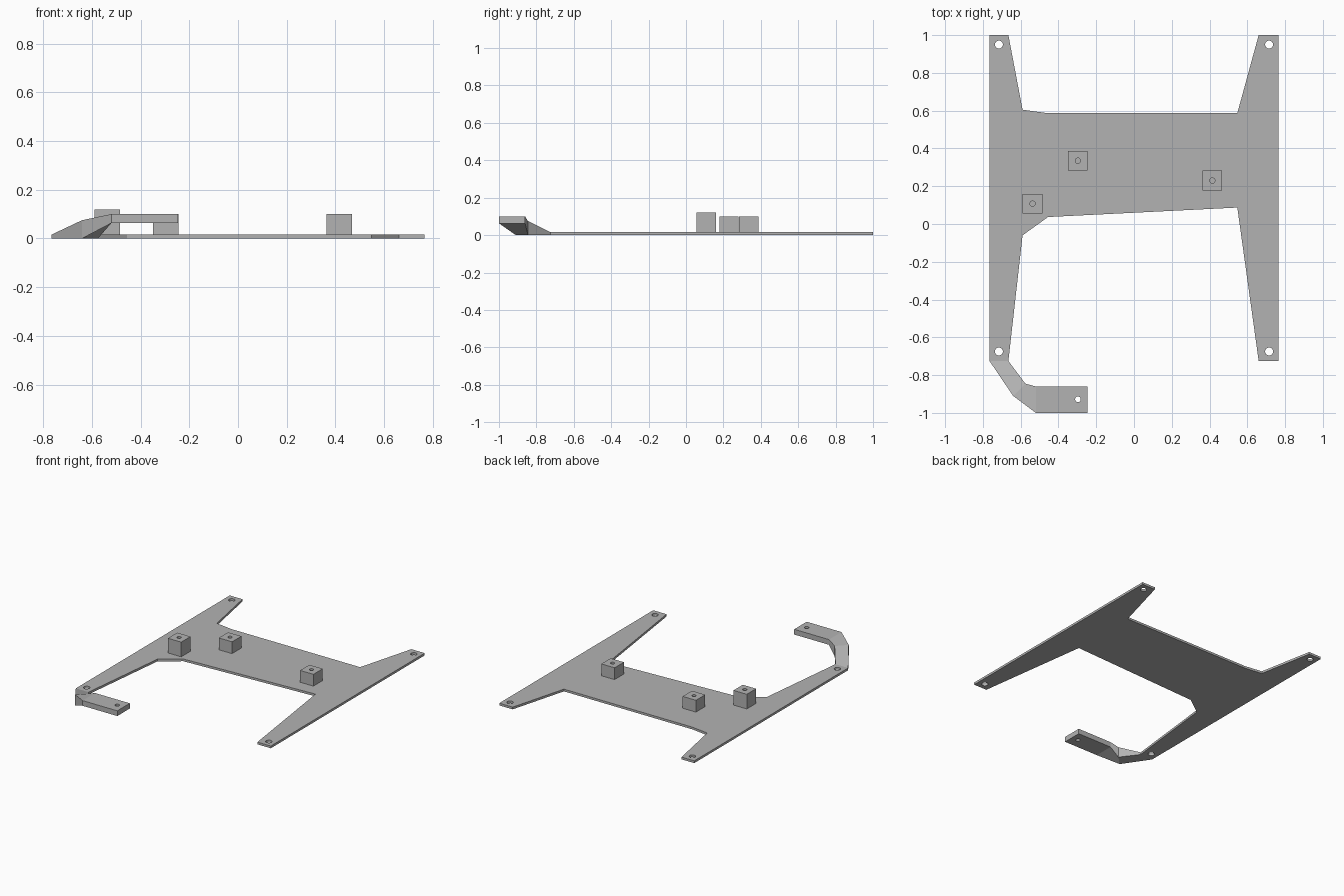
import bpy
import bmesh

cube = bpy.data.objects.get("Cube")
if cube:
    bpy.data.objects.remove(cube, do_unlink=True)

grey = bpy.data.materials.new("matte_grey")
grey.use_nodes = True
colour = (0.45, 0.45, 0.45, 1)
grey.diffuse_color = colour
grey.node_tree.nodes["Principled BSDF"].inputs["Base Color"].default_value = colour

THICK = 0.016


def loft(name, rings):
    """Closed solid through a list of matching rings of points."""
    bm = bmesh.new()
    loops = [[bm.verts.new(p) for p in ring] for ring in rings]
    n = len(loops[0])
    for a, b in zip(loops, loops[1:]):
        for i in range(n):
            j = (i + 1) % n
            bm.faces.new((a[i], a[j], b[j], b[i]))
    bm.faces.new(loops[0][::-1])
    bm.faces.new(loops[-1])
    bmesh.ops.recalc_face_normals(bm, faces=bm.faces)
    mesh = bpy.data.meshes.new(name)
    bm.to_mesh(mesh)
    bm.free()
    mesh.materials.append(grey)
    obj = bpy.data.objects.new(name, mesh)
    bpy.context.collection.objects.link(obj)
    return obj


def prism(name, outline, z0, z1):
    return loft(name, [[(x, y, z) for x, y in outline] for z in (z0, z1)])


def drill(obj, x, y, radius, z0=-0.1, z1=0.3):
    """Cut a round vertical hole and apply it."""
    bpy.ops.mesh.primitive_cylinder_add(
        vertices=24, radius=radius, depth=z1 - z0, location=(x, y, (z0 + z1) / 2))
    cutter = bpy.context.object
    cutter.hide_render = True
    cutter.data.materials.append(grey)
    mod = obj.modifiers.new("hole", "BOOLEAN")
    mod.operation = "DIFFERENCE"
    mod.solver = "EXACT"
    mod.object = cutter
    bpy.context.view_layer.objects.active = obj
    bpy.ops.object.modifier_apply(modifier=mod.name)
    bpy.data.objects.remove(cutter, do_unlink=True)


# Flat base plate with four tapering legs
plate = prism("base_plate", [
    (-0.765, 1), (-0.665, 1), (-0.59, 0.605), (-0.46, 0.587),
    (0.547, 0.587), (0.66, 1), (0.765, 1), (0.765, -0.725),
    (0.66, -0.725), (0.547, 0.087), (-0.455, 0.037), (-0.59, -0.06),
    (-0.665, -0.725), (-0.765, -0.725)], 0, THICK)
for x in (-0.715, 0.715):
    for y in (-0.675, 0.95):
        drill(plate, x, y, 0.021)

# Raised hooked arm: outer point, inner point, bottom, top of each section
sections = [
    ((-0.765, -0.725), (-0.665, -0.725), 0, THICK),
    ((-0.64, -0.91), (-0.575, -0.845), 0, 0.075),
    ((-0.52, -1), (-0.52, -0.86), 0.063, 0.1),
    ((-0.247, -1), (-0.247, -0.86), 0.063, 0.1),
]
arm = loft("hooked_arm", [
    [(*outer, low), (*inner, low), (*inner, high), (*outer, high)]
    for outer, inner, low, high in sections])
drill(arm, -0.297, -0.928, 0.015)

# Square mounting posts with blind screw holes
H = 0.052
for name, x, y, top in (("right_front_post", -0.537, 0.108, 0.12),
                        ("right_back_post", -0.297, 0.335, 0.1),
                        ("left_post", 0.415, 0.23, 0.1)):
    square = [(x - H, y - H), (x + H, y - H), (x + H, y + H), (x - H, y + H)]
    post = prism(name, square, THICK, top)
    drill(post, x, y, 0.014, THICK + 0.004)
